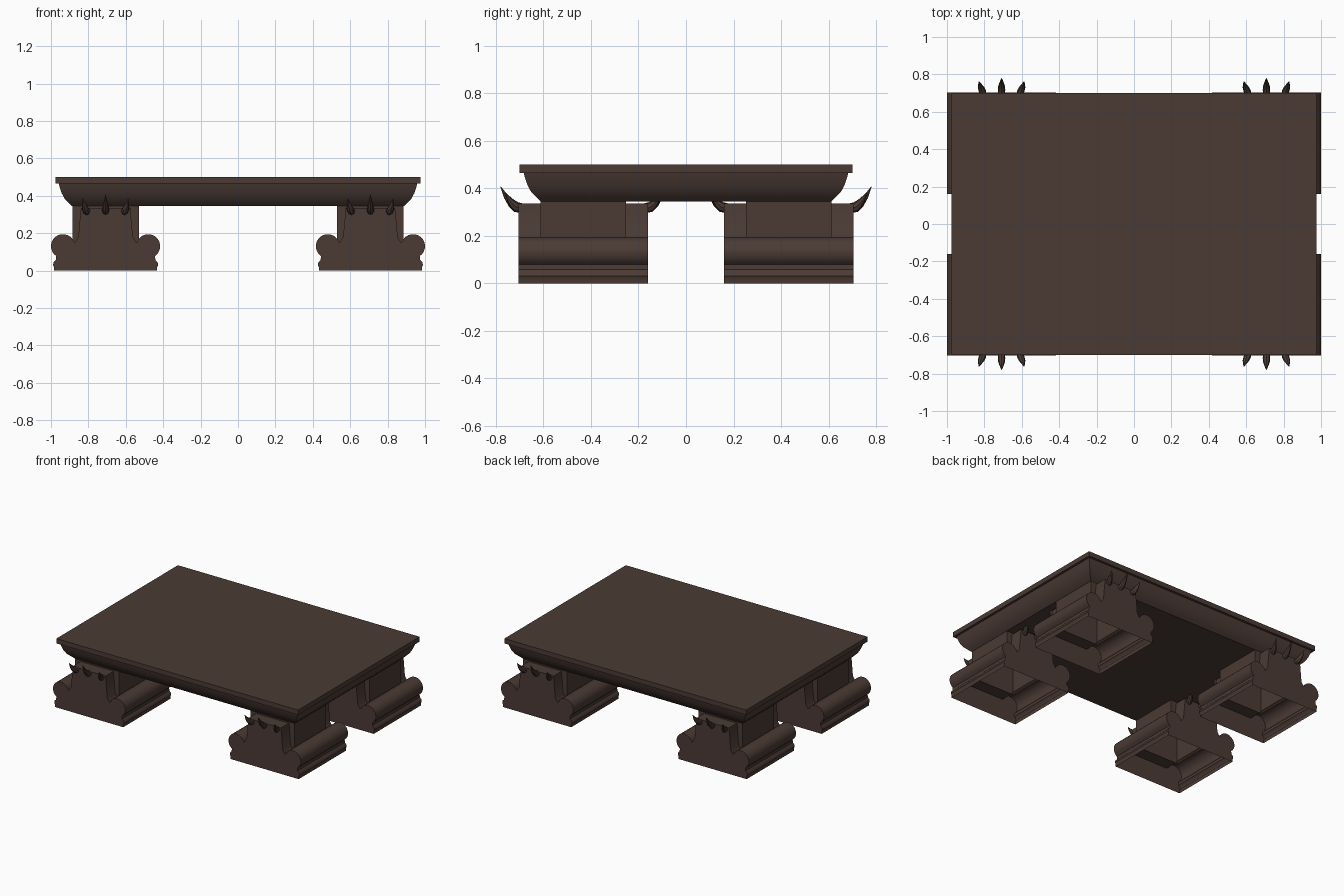
import bpy, bmesh, math
from mathutils import Vector

if "Cube" in bpy.data.objects:
    bpy.data.objects.remove(bpy.data.objects["Cube"])

wood = bpy.data.materials.new("dark_brown_wood")
wood.diffuse_color = (0.07, 0.043, 0.035, 1)
wood.use_nodes = True
wood.node_tree.nodes["Principled BSDF"].inputs["Base Color"].default_value = wood.diffuse_color


def finish(name, bm, loc=(0, 0, 0)):
    bmesh.ops.remove_doubles(bm, verts=bm.verts, dist=1e-5)
    bmesh.ops.recalc_face_normals(bm, faces=bm.faces)
    me = bpy.data.meshes.new(name)
    bm.to_mesh(me)
    bm.free()
    me.materials.append(wood)
    ob = bpy.data.objects.new(name, me)
    ob.location = loc
    bpy.context.collection.objects.link(ob)
    bpy.ops.object.select_all(action='DESELECT')
    ob.select_set(True)
    bpy.context.view_layer.objects.active = ob
    bpy.ops.object.shade_smooth_by_angle(angle=math.radians(35))
    return ob


def face(bm, pts):
    return bm.faces.new([bm.verts.new(p) for p in pts])


def loft(bm, rings, cap_start=True, cap_end=True):
    vs = [[bm.verts.new(p) for p in r] for r in rings]
    n = len(vs[0])
    for a, b in zip(vs, vs[1:]):
        for i in range(n):
            bm.faces.new((a[i], a[(i + 1) % n], b[(i + 1) % n], b[i]))
    if cap_start:
        bm.faces.new(vs[0][::-1])
    if cap_end:
        bm.faces.new(vs[-1])


def rect(hx, hy, z):
    return [(-hx, -hy, z), (hx, -hy, z), (hx, hy, z), (-hx, hy, z)]


# Table top: slab with a moulded underside (inset, height)
bm = bmesh.new()
prof = [(0.088, 0.345), (0.07, 0.362), (0.048, 0.385), (0.032, 0.415),
        (0.022, 0.445), (0.017, 0.465), (0, 0.465), (0, 0.5)]
loft(bm, [rect(0.975 - i, 0.70 - i, z) for i, z in prof])
finish("table_top", bm)

# Foot outline, right half: base bead, notch, scroll
half = [(0.275, 0), (0.275, 0.018), (0.281, 0.03), (0.278, 0.045), (0.266, 0.058)]
for k in range(15):
    a = math.radians(-55 + 215 * k / 14)
    half.append((0.228 + 0.064 * math.cos(a), 0.131 + 0.064 * math.sin(a)))
half.append((0.165, 0.15))
tower = [(0.165, 0.15), (0.146, 0.18), (0.132, 0.335)]
D, P = 0.272, 0.18          # foot half depth, post half depth


def build_foot(cx, cy):
    bm = bmesh.new()
    # Scroll sides run the full depth, the bottom stays open
    for s in (-1, 1):
        for (x0, z0), (x1, z1) in zip(half, half[1:]):
            face(bm, [(s * x0, -D, z0), (s * x0, D, z0), (s * x1, D, z1), (s * x1, -D, z1)])
    for e in (-1, 1):
        # End plates with the raised tower
        out = half + tower[1:]
        out = out + [(-x, z) for x, z in reversed(out)]
        face(bm, [(x, e * D, z) for x, z in out])
        # Tower sides, top and underside
        tw = tower + [(-x, z) for x, z in reversed(tower)]
        for i in range(len(tw)):
            (x0, z0), (x1, z1) = tw[i], tw[(i + 1) % len(tw)]
            face(bm, [(x0, e * P, z0), (x0, e * D, z0), (x1, e * D, z1), (x1, e * P, z1)])
    finish("foot", bm, (cx, cy, 0))

    # Post joining foot and top
    bm = bmesh.new()
    loft(bm, [rect(0.178, P, 0.15), rect(0.178, P, 0.347)], cap_start=False)
    finish("foot_post", bm, (cx, cy, 0))

    # Curved claws on both ends
    bm = bmesh.new()
    for e in (-1, 1):
        for k in (-1, 0, 1):
            sc = 1.0 if k == 0 else 0.76
            rings = []
            # (outward, height, half width, half thickness)
            for d, h, w, t in [(-0.02, 0.315, 0.016, 0.018), (0.012, 0.322, 0.02, 0.019),
                               (0.034, 0.340, 0.018, 0.016), (0.056, 0.368, 0.010, 0.010),
                               (0.077, 0.408, 0.001, 0.001)]:
                c = Vector((k * (0.1 + 0.36 * max(d, 0) * sc), e * (D + d * sc),
                            0.312 + (h - 0.312) * sc))
                rings.append([c + Vector((w * math.cos(a),
                                          -e * 0.5 * t * math.sin(a),
                                          t * math.sin(a)))
                              for a in (math.tau * j / 8 for j in range(8))])
            loft(bm, rings)
    finish("foot_claws", bm, (cx, cy, 0))


for sx in (-1, 1):
    for sy in (-1, 1):
        build_foot(sx * 0.708, sy * 0.432)
